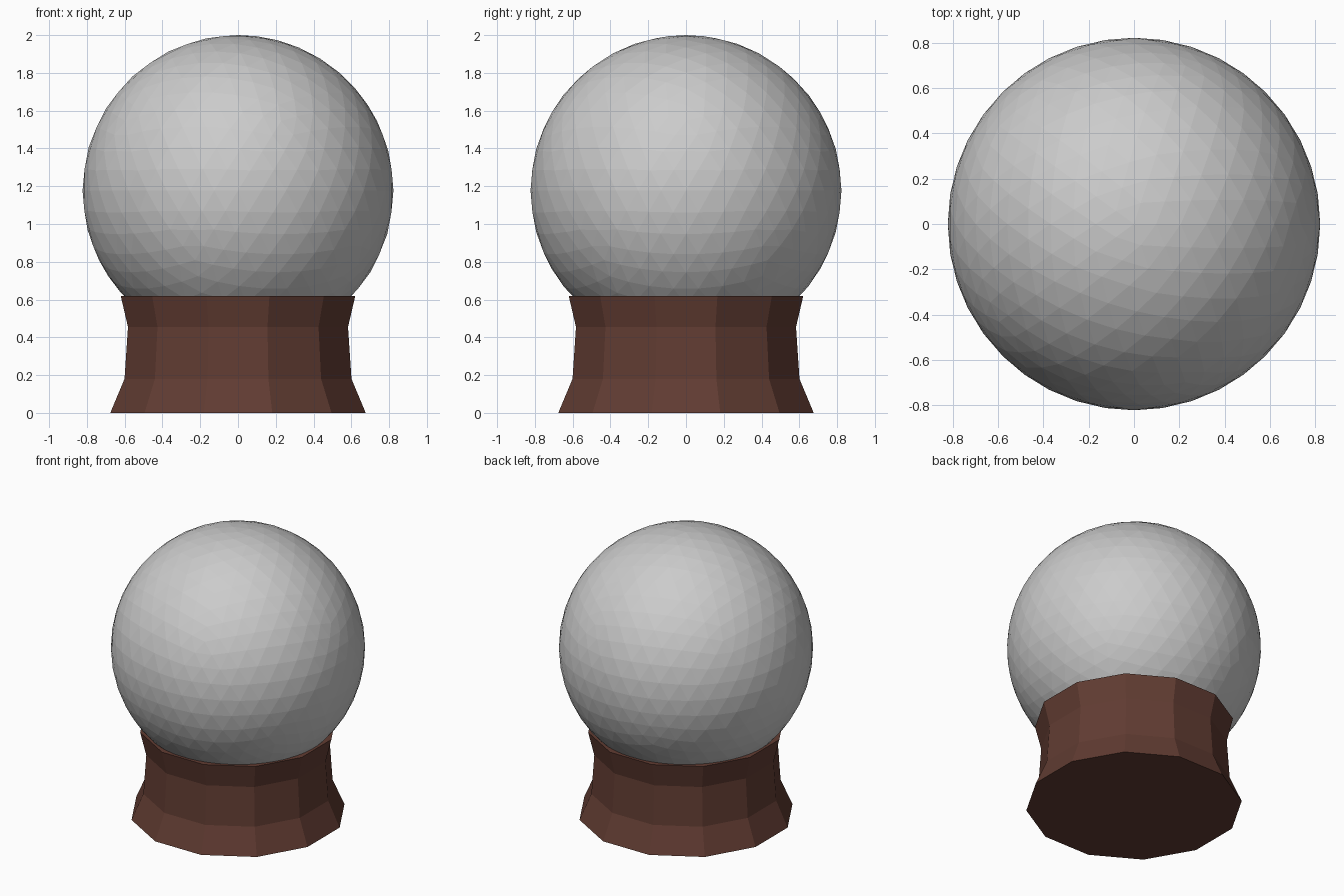
import bpy, bmesh, math

if "Cube" in bpy.data.objects:
    bpy.data.objects.remove(bpy.data.objects["Cube"])

SIDES = 12


def material(name, color):
    mat = bpy.data.materials.new(name)
    mat.diffuse_color = color
    mat.use_nodes = True
    mat.node_tree.nodes["Principled BSDF"].inputs["Base Color"].default_value = mat.diffuse_color
    return mat


def lathe(name, profile, sides, mat):
    """Flat-faced solid of stacked rings, capped at both ends."""
    bm = bmesh.new()
    step = 2 * math.pi / sides
    rings = [[bm.verts.new((r * math.cos((i + 0.5) * step),
                            r * math.sin((i + 0.5) * step), z))
              for i in range(sides)] for r, z in profile]
    for low, high in zip(rings, rings[1:]):
        for i in range(sides):
            j = (i + 1) % sides
            bm.faces.new((low[i], low[j], high[j], high[i]))
    bm.faces.new(rings[0][::-1])
    bm.faces.new(rings[-1])
    mesh = bpy.data.meshes.new(name)
    bm.to_mesh(mesh)
    bm.free()
    mesh.materials.append(mat)
    obj = bpy.data.objects.new(name, mesh)
    bpy.context.collection.objects.link(obj)
    return obj


# Flared wooden pedestal
wood = material("dark_wood", (0.12, 0.045, 0.032, 1))
lathe("pedestal", [(0.70, 0), (0.622, 0.18), (0.603, 0.455), (0.643, 0.62)], SIDES, wood)

# Faceted ball resting in the pedestal
bpy.ops.mesh.primitive_ico_sphere_add(subdivisions=4, radius=0.823, location=(0, 0, 1.177))
bpy.context.object.name = "globe"
